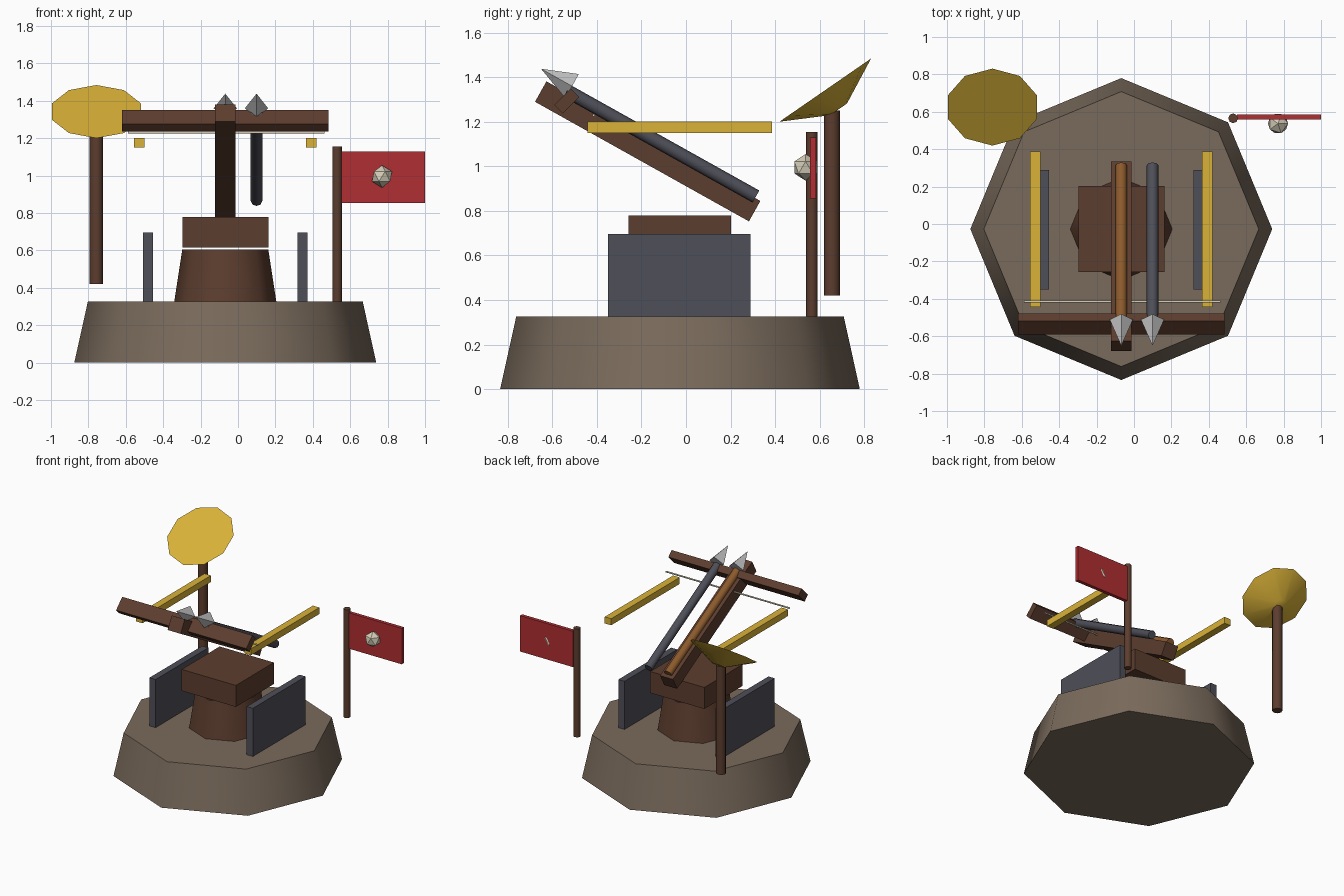
import bpy
from math import radians, sin, cos, pi
from mathutils import Vector

cube = bpy.data.objects.get("Cube")
if cube:
    bpy.data.objects.remove(cube, do_unlink=True)


def material(name, rgb):
    """Flat colour given as sRGB bytes, stored linear."""
    lin = [((c / 255 + 0.055) / 1.055) ** 2.4 for c in rgb]
    m = bpy.data.materials.new(name)
    m.use_nodes = True
    m.diffuse_color = (*lin, 1)
    m.node_tree.nodes["Principled BSDF"].inputs["Base Color"].default_value = (*lin, 1)
    return m


STONE = material("stone", (122, 107, 92))
WOOD = material("wood", (92, 61, 46))
DARK_WOOD = material("dark wood", (76, 50, 38))
PALE_WOOD = material("pale wood", (140, 90, 44))
IRON = material("iron", (78, 78, 88))
STEEL = material("steel", (196, 196, 196))
GOLD = material("gold", (218, 178, 56))
RED = material("red cloth", (176, 46, 50))
BONE = material("bone", (214, 206, 184))


def finish(name, mat, smooth=False):
    ob = bpy.context.object
    ob.name = name
    ob.data.materials.append(mat)
    if smooth:
        bpy.ops.object.shade_smooth_by_angle(angle=radians(50))
    return ob


def box(name, mat, centre, size, pitch=0):
    bpy.ops.mesh.primitive_cube_add(size=1, location=centre, rotation=(pitch, 0, 0))
    bpy.context.object.scale = size
    bpy.ops.object.transform_apply(location=False, rotation=False, scale=True)
    return finish(name, mat)


def cone(name, mat, centre, r1, r2, depth, sides=8, rot=(0, 0, 0), smooth=True):
    bpy.ops.mesh.primitive_cone_add(vertices=sides, radius1=r1, radius2=r2,
                                    depth=depth, location=centre, rotation=rot)
    return finish(name, mat, smooth)


AXIS_X, AXIS_Y = -0.068, -0.027

# Stone base, turret and mounting block
cone("base", STONE, (AXIS_X, AXIS_Y, 0.163), 0.807, 0.735, 0.325)
cone("turret", WOOD, (AXIS_X, AXIS_Y, 0.465), 0.273, 0.23, 0.28)
box("mount_block", WOOD, (AXIS_X, AXIS_Y, 0.697), (0.46, 0.46, 0.165))

# Side shields and rails
for side, s in (("right", -1), ("left", 1)):
    box(side + "_shield", IRON, (AXIS_X + s * 0.413, -0.03, 0.51), (0.052, 0.64, 0.37))
    box(side + "_rail", GOLD, (AXIS_X + s * 0.46, -0.028, 1.175), (0.055, 0.83, 0.05))

# Tilted stock; bolts are placed in its frame
PITCH = radians(29.2)
STOCK = Vector((AXIS_X, -0.172, 1.067))
FORWARD = Vector((0, -cos(PITCH), sin(PITCH)))
UP = Vector((0, sin(PITCH), cos(PITCH)))
box("stock", WOOD, STOCK, (0.11, 1.1, 0.105), -PITCH)

for name, x, mat in (("loaded", 0, PALE_WOOD), ("spare", 0.167, IRON)):
    at = STOCK + Vector((x, 0, 0))
    turn = (pi / 2 - PITCH, 0, 0)
    cone(name + "_bolt_shaft", mat, at - FORWARD * 0.037 + UP * 0.06,
         0.031, 0.031, 0.972, rot=turn)
    cone(name + "_bolt_head", STEEL, at + FORWARD * 0.519 + UP * 0.09,
         0.062, 0, 0.16, sides=4, rot=turn, smooth=False)

# Bow limb and string
box("bow_limb", WOOD, (AXIS_X, -0.535, 1.293), (1.105, 0.055, 0.105), radians(-45))
cone("bow_string", BONE, (-0.063, -0.415, 1.23), 0.006, 0.006, 1.05, rot=(0, pi / 2, 0))

# Signal dish on a post
TILT = radians(34.6)
RIM = Vector((-0.757, 0.625, 1.342))
cone("dish_post", WOOD, (-0.757, 0.655, 0.835), 0.036, 0.036, 0.83)
cone("dish", GOLD, RIM - Vector((0, -sin(TILT), cos(TILT))) * 0.0525,
     0.046, 0.25, 0.105, sides=10, rot=(TILT, 0, 0))

# Flag with a round boss
cone("flag_pole", WOOD, (0.53, 0.565, 0.74), 0.026, 0.026, 0.83)
box("flag", RED, (0.775, 0.571, 0.992), (0.45, 0.027, 0.275))
bpy.ops.mesh.primitive_ico_sphere_add(subdivisions=1, radius=0.06, location=(0.77, 0.537, 0.995))
finish("flag_boss", BONE)
